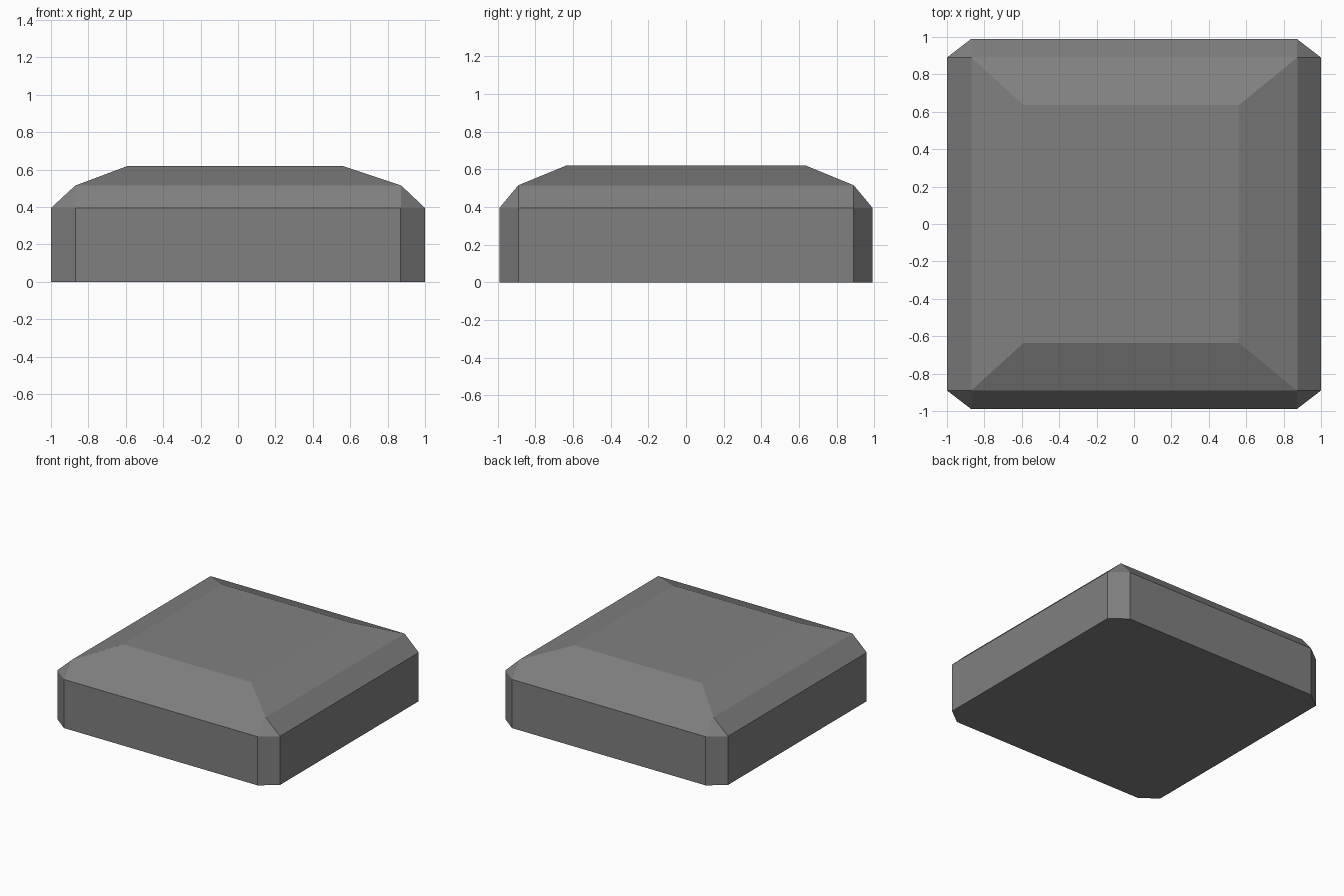
import bpy, bmesh

if "Cube" in bpy.data.objects:
    bpy.data.objects.remove(bpy.data.objects["Cube"])

# Horizontal sections, bottom to top: z, x min, x max, y half, corner cut x, corner cut y
SECTIONS = [
    (0.0, -1.0, 1.0, 0.99, 0.13, 0.10),
    (0.395, -1.0, 1.0, 0.99, 0.13, 0.10),
    (0.515, -0.87, 0.873, 0.89, 0.0, 0.0),
    (0.62, -0.59, 0.56, 0.635, 0.0, 0.0),
]


def ring(bm, z, x0, x1, y, cx, cy):
    """Rectangle with cut corners, counter-clockwise from above."""
    pts = [(x0 + cx, -y), (x1 - cx, -y), (x1, -y + cy), (x1, y - cy),
           (x1 - cx, y), (x0 + cx, y), (x0, y - cy), (x0, -y + cy)]
    return [bm.verts.new((px, py, z)) for px, py in pts]


# Bevelled block: loft the sections, cap both ends
bm = bmesh.new()
rings = [ring(bm, *s) for s in SECTIONS]
for low, high in zip(rings, rings[1:]):
    for i in range(8):
        j = (i + 1) % 8
        bm.faces.new((low[i], low[j], high[j], high[i]))
bm.faces.new(rings[0][::-1])
bm.faces.new(rings[-1])
# Merge the uncut corners into single points
bmesh.ops.remove_doubles(bm, verts=bm.verts, dist=1e-4)
bmesh.ops.recalc_face_normals(bm, faces=bm.faces)

mesh = bpy.data.meshes.new("bevelled_block")
bm.to_mesh(mesh)
bm.free()
block = bpy.data.objects.new("bevelled_block", mesh)
bpy.context.collection.objects.link(block)

# Plain grey
grey = bpy.data.materials.new("mid_grey")
grey.diffuse_color = (0.216, 0.216, 0.216, 1.0)
grey.use_nodes = True
grey.node_tree.nodes["Principled BSDF"].inputs["Base Color"].default_value = grey.diffuse_color
mesh.materials.append(grey)
